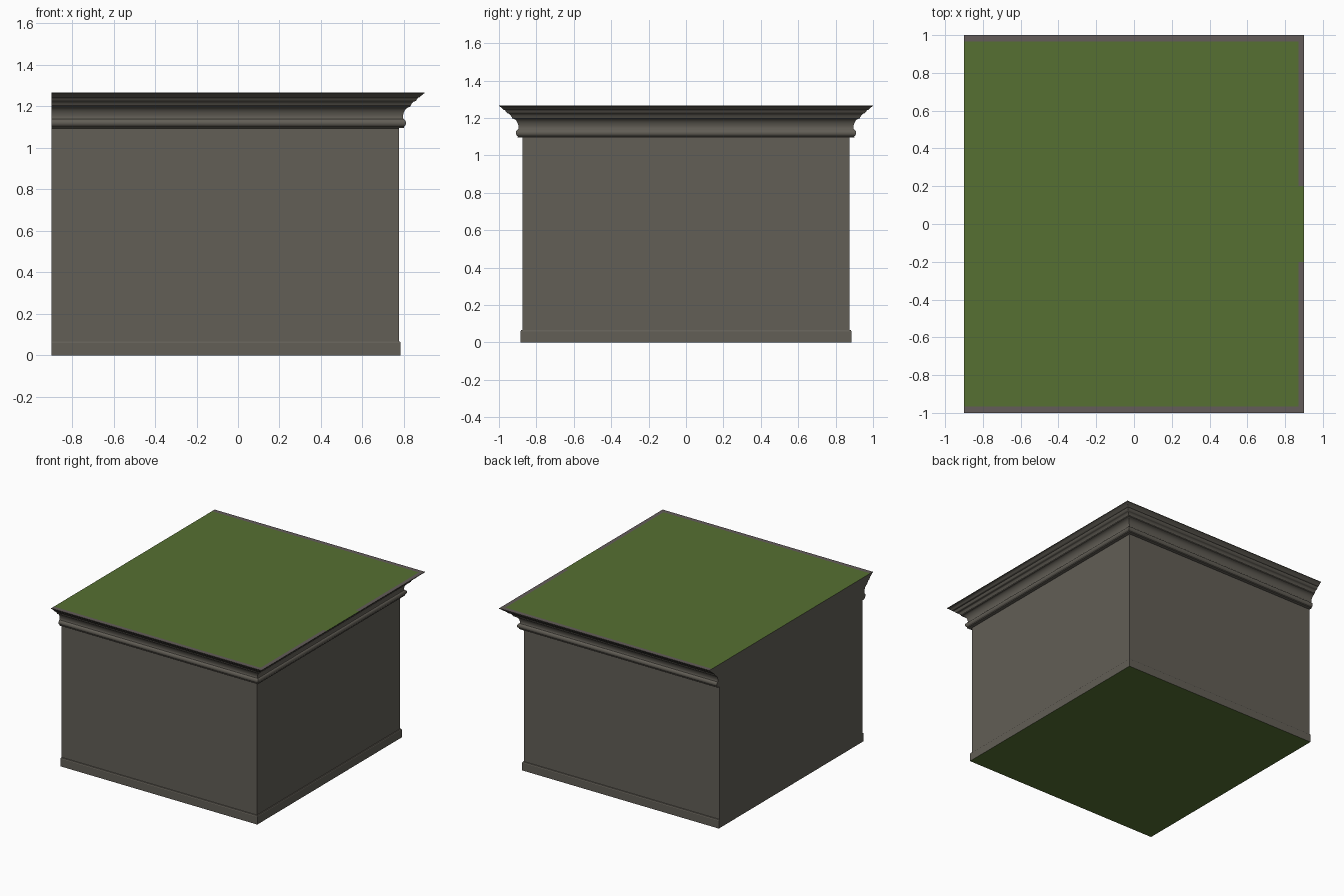
import bpy, math

if "Cube" in bpy.data.objects:
    bpy.data.objects.remove(bpy.data.objects["Cube"])

LEFT, WALL_X, WALL_Y, TOP = -0.9, 0.775, 0.875, 1.268


def material(name, rgb):
    m = bpy.data.materials.new(name)
    m.diffuse_color = (*rgb, 1)
    m.use_nodes = True
    m.node_tree.nodes["Principled BSDF"].inputs["Base Color"].default_value = m.diffuse_color
    return m


stone = material("grey stone", (0.122, 0.112, 0.093))
rim = material("warm grey rim", (0.125, 0.107, 0.100))
green = material("green", (0.093, 0.162, 0.032))


def make(name, verts, faces, mat, smooth=False):
    me = bpy.data.meshes.new(name)
    me.from_pydata(verts, [], faces)
    me.materials.append(mat)
    ob = bpy.data.objects.new(name, me)
    bpy.context.collection.objects.link(ob)
    if smooth:
        bpy.context.view_layer.objects.active = ob
        ob.select_set(True)
        bpy.ops.object.shade_smooth_by_angle(angle=math.radians(32))
        ob.select_set(False)
    return ob


def loft(name, profile, smooth=False):
    """Run an (offset, z) profile round three sides; the left side stays flat."""
    verts, faces = [], []
    for o, z in profile:
        x, y = WALL_X + o, WALL_Y + o
        verts += [(LEFT, -y, z), (x, -y, z), (x, y, z), (LEFT, y, z)]
    for k in range(len(profile) - 1):
        a = 4 * k
        for i in range(4):
            j = (i + 1) % 4
            faces.append((a + i, a + j, a + 4 + j, a + 4 + i))
    return make(name, verts, faces, stone, smooth)


def plates(name, rects, z, mat, up=True):
    verts, faces = [], []
    for x0, y0, x1, y1 in rects:
        n = len(verts)
        verts += [(x0, y0, z), (x1, y0, z), (x1, y1, z), (x0, y1, z)]
        f = (n, n + 1, n + 2, n + 3)
        faces.append(f if up else f[::-1])
    return make(name, verts, faces, mat)


# plinth and wall
loft("plinth", [(0.009, 0), (0.009, 0.06), (0.006, 0.066), (0, 0.068)])
loft("wall", [(0, 0.068), (0, 1.095)])

# cornice: round bead, cove, fillet, ogee, top lip
bead = [(0.018 + 0.017 * math.cos(t), 1.121 + 0.019 * math.sin(t))
        for t in [math.radians(-75 + 150 * i / 8) for i in range(9)]]
cove = [(0.055 - 0.035 * math.cos(t), 1.146 + 0.052 * math.sin(t))
        for t in [math.radians(80 * i / 6) for i in range(7)]]
ogee = [(0.058 + 0.034 * s, 1.206 + 0.036 * (s + 0.12 * math.sin(2 * math.pi * s)))
        for s in [i / 8 for i in range(9)]]
loft("cornice", [(0, 1.095), (0.025, 1.096), (0.025, 1.102)] + bead + cove
     + [(0.055, 1.199), (0.056, 1.205)] + ogee
     + [(0.100, 1.244), (0.104, 1.248), (0.120, 1.262), (0.125, 1.264), (0.125, TOP)], True)

# roof: green field reaching the right edge in the middle, grey rim elsewhere
X, Y, xi, yi, gap = 0.9, 1.0, 0.87, 0.967, 0.2
plates("roof_field", [(LEFT, -yi, xi, yi), (xi, -gap, X, gap)], TOP, green)
plates("roof_rim", [(LEFT, -Y, X, -yi), (LEFT, yi, X, Y),
                    (xi, -yi, X, -gap), (xi, gap, X, yi)], TOP, rim)

# underside
plates("underside", [(LEFT, -WALL_Y - 0.009, WALL_X + 0.009, WALL_Y + 0.009)], 0, green, False)
